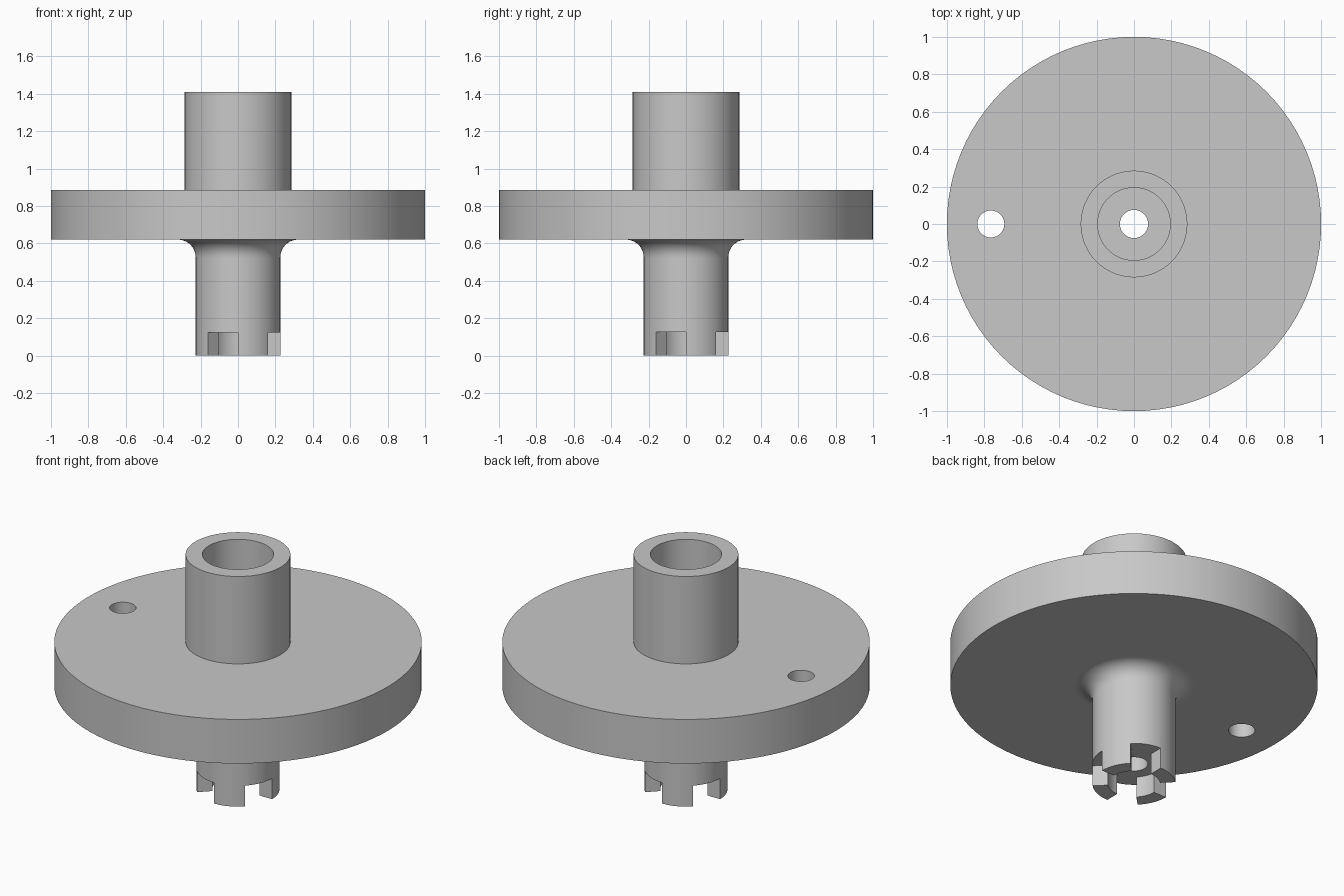
import bpy, bmesh
from math import sin, cos, pi, radians

cube = bpy.data.objects.get("Cube")
if cube:
    bpy.data.objects.remove(cube, do_unlink=True)

SEGMENTS = 96
BORE, SOCKET, BOSS, STEM, DISC = 0.075, 0.194, 0.285, 0.226, 1.0
DISC_LOW, DISC_HIGH, TOP = 0.62, 0.885, 1.41
FILLET = 0.095
TOOTH_HEIGHT, TOOTH_INNER = 0.125, 0.142

grey = bpy.data.materials.new("machined grey")
grey.use_nodes = True
grey.diffuse_color = (0.58, 0.58, 0.58, 1)
grey.node_tree.nodes["Principled BSDF"].inputs["Base Color"].default_value = grey.diffuse_color


def make_object(name, bm):
    bmesh.ops.recalc_face_normals(bm, faces=bm.faces)
    mesh = bpy.data.meshes.new(name)
    bm.to_mesh(mesh)
    bm.free()
    mesh.materials.append(grey)
    obj = bpy.data.objects.new(name, mesh)
    bpy.context.collection.objects.link(obj)
    return obj


def lathe(name, profile):
    """Turn a closed (radius, height) outline around the z axis."""
    bm = bmesh.new()
    rings = []
    for i in range(SEGMENTS):
        a = 2 * pi * i / SEGMENTS
        rings.append([bm.verts.new((r * cos(a), r * sin(a), z)) for r, z in profile])
    for i, ring in enumerate(rings):
        following = rings[(i + 1) % SEGMENTS]
        for j in range(len(profile)):
            k = (j + 1) % len(profile)
            bm.faces.new((ring[j], following[j], following[k], ring[k]))
    return make_object(name, bm)


def prism(name, outline, low, high):
    """Extrude a flat outline between two heights."""
    bm = bmesh.new()
    base = bm.faces.new([bm.verts.new((x, y, low)) for x, y in outline])
    moved = bmesh.ops.extrude_face_region(bm, geom=[base])["geom"]
    verts = [v for v in moved if isinstance(v, bmesh.types.BMVert)]
    bmesh.ops.translate(bm, vec=(0, 0, high - low), verts=verts)
    return make_object(name, bm)


def arc(radius, start, end, steps, cx=0, cy=0):
    angles = [radians(start + (end - start) * i / steps) for i in range(steps + 1)]
    return [(cx + radius * cos(a), cy + radius * sin(a)) for a in angles]


def cut(target, cutter):
    cutter.hide_render = True
    mod = target.modifiers.new("cut", "BOOLEAN")
    mod.operation = "DIFFERENCE"
    mod.solver = "EXACT"
    mod.object = cutter
    bpy.context.view_layer.objects.active = target
    bpy.ops.object.modifier_apply(modifier=mod.name)
    bpy.data.objects.remove(cutter, do_unlink=True)


# Turned body: stem, fillet under the disc, disc, boss, socket and through bore
fillet = arc(FILLET, 180, 90, 12, STEM + FILLET, DISC_LOW - FILLET)
profile = [(BORE, 0), (STEM, 0), (STEM, DISC_LOW - FILLET - 0.01)]
profile += fillet
profile += [(STEM + FILLET + 0.01, DISC_LOW), (DISC, DISC_LOW), (DISC, DISC_HIGH),
            (BOSS, DISC_HIGH), (BOSS, TOP), (SOCKET, TOP),
            (SOCKET, DISC_HIGH), (BORE, DISC_HIGH)]
body = lathe("flanged_shaft", profile)

# Four clutch teeth, left standing by a round recess with four open notches
outline = []
for quarter in range(4):
    start = 90 * quarter + 45
    outline += arc(0.3, start, start + 45, 4)
    outline += arc(TOOTH_INNER, start + 45, start + 90, 12)
cut(body, prism("tooth_cutter", outline, -0.1, TOOTH_HEIGHT))

# Off-centre pin hole through the disc
hole = arc(0.072, 0, 360, 48, -0.765)[:-1]
cut(body, prism("pin_hole_cutter", hole, 0.5, 1.0))

# Smooth turned surfaces with crisp edges
bpy.ops.object.select_all(action="DESELECT")
body.select_set(True)
bpy.context.view_layer.objects.active = body
bpy.ops.object.shade_smooth_by_angle(angle=radians(30))
